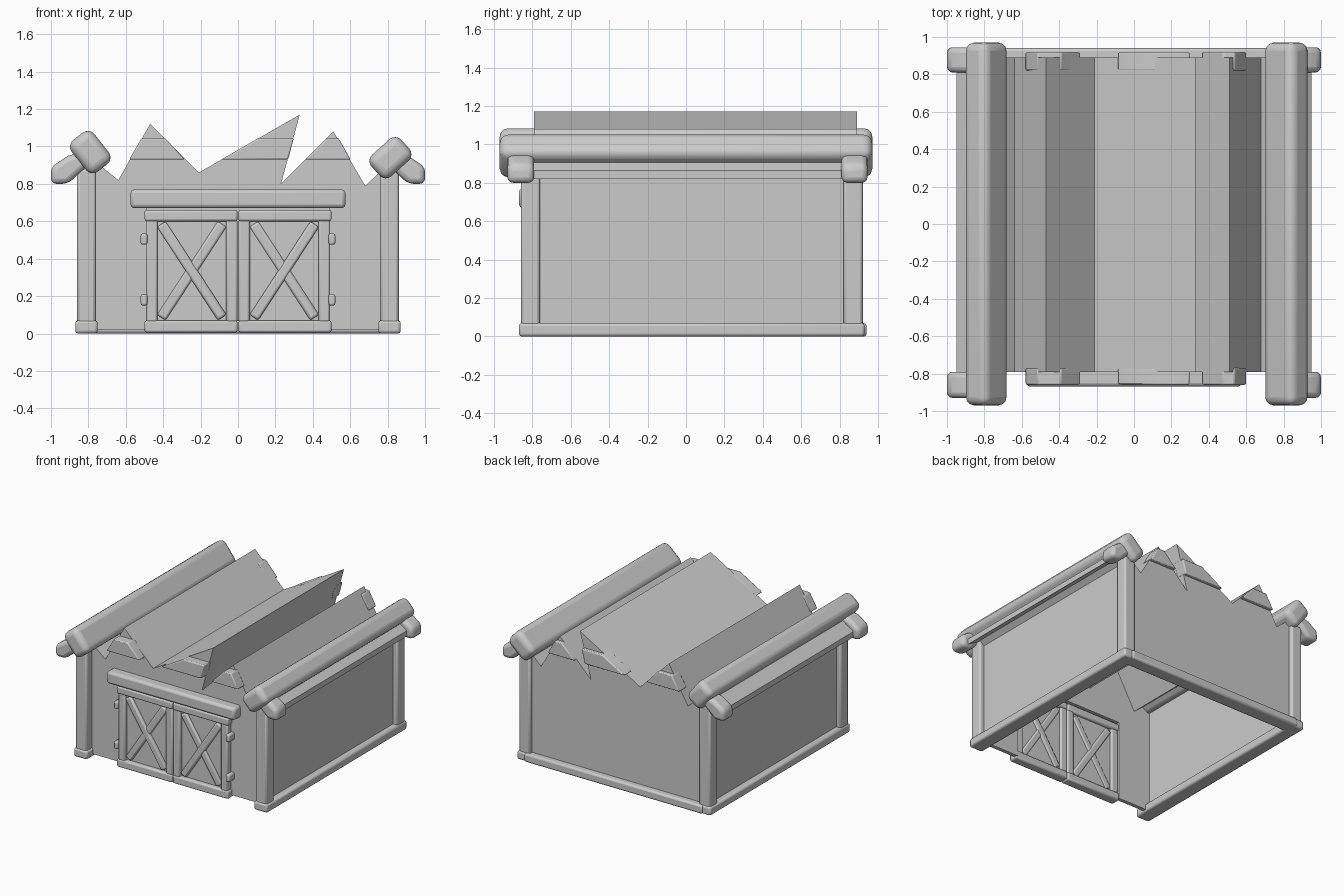
import bpy, bmesh, math
from mathutils import Vector, Matrix

if "Cube" in bpy.data.objects:
    bpy.data.objects.remove(bpy.data.objects["Cube"])

mat = bpy.data.materials.new("weathered grey")
mat.diffuse_color = (0.6, 0.6, 0.6, 1)
mat.use_nodes = True
mat.node_tree.nodes["Principled BSDF"].inputs["Base Color"].default_value = mat.diffuse_color


def finish(name, bm, bevel=0.0, segs=2):
    bmesh.ops.recalc_face_normals(bm, faces=bm.faces)
    me = bpy.data.meshes.new(name)
    bm.to_mesh(me)
    bm.free()
    me.materials.append(mat)
    ob = bpy.data.objects.new(name, me)
    bpy.context.collection.objects.link(ob)
    if bevel:
        m = ob.modifiers.new("soft edges", 'BEVEL')
        m.width, m.segments, m.limit_method = bevel, segs, 'ANGLE'
    bpy.ops.object.select_all(action='DESELECT')
    ob.select_set(True)
    bpy.context.view_layer.objects.active = ob
    bpy.ops.object.shade_smooth_by_angle(angle=math.radians(40))
    return ob


def box(name, x0, x1, y0, y1, z0, z1, bevel=0.015):
    bm = bmesh.new()
    bmesh.ops.create_cube(bm, size=1, matrix=Matrix.Translation(
        ((x0 + x1) / 2, (y0 + y1) / 2, (z0 + z1) / 2)) @ Matrix.Diagonal((abs(x1 - x0), y1 - y0, z1 - z0, 1)))
    return finish(name, bm, bevel)


def prism(name, pts, y0, y1, bevel=0.0, segs=2):
    """Outline in x and z, pushed along y."""
    bm = bmesh.new()
    f = bm.faces.new([bm.verts.new((x, y0, z)) for x, z in pts])
    r = bmesh.ops.extrude_face_region(bm, geom=[f])
    bmesh.ops.translate(bm, vec=(0, y1 - y0, 0), verts=[v for v in r["geom"] if isinstance(v, bmesh.types.BMVert)])
    return finish(name, bm, bevel, segs)


def bar(name, a, b, width, y0, y1, bevel):
    """Straight bar between two points in the x-z plane."""
    a, b = Vector(a), Vector(b)
    d = (b - a).normalized()
    n = Vector((-d.y, d.x)) * width / 2
    return prism(name, [a + n, b + n, b - n, a - n], y0, y1, bevel)


# Broken roof line from left to right
roof = [(-0.80, 0.95), (-0.64, 0.82), (-0.47, 1.12), (-0.21, 0.86), (0.33, 1.17),
        (0.23, 0.80), (0.51, 1.08), (0.68, 0.79), (0.80, 0.90)]
FRONT, BACK = -0.79, 0.89

# Gable walls; the front one has a doorway
prism("back_wall", [(0.82, 0.02), (-0.82, 0.02), (-0.82, 0.86)] + roof + [(0.82, 0.86)], BACK - 0.03, BACK)
prism("front_wall", [(-0.49, 0.02), (-0.82, 0.02), (-0.82, 0.86)] + roof +
      [(0.82, 0.86), (0.82, 0.02), (0.49, 0.02), (0.49, 0.67), (-0.49, 0.67)], FRONT, FRONT + 0.03)

# Sagging roof sheet
bm = bmesh.new()
rows = [[bm.verts.new((x, y, z)) for x, z in roof] for y in (FRONT, BACK)]
for i in range(len(roof) - 1):
    bm.faces.new((rows[0][i], rows[0][i + 1], rows[1][i + 1], rows[1][i]))
finish("roof_sheet", bm)

# Snapped tie beams showing through the gables
pieces = [[(-0.582, 0.93), (-0.515, 1.045), (-0.39, 1.045), (-0.285, 0.93)],
          [(-0.09, 0.93), (0.11, 1.045), (0.298, 1.045), (0.268, 0.93)],
          [(0.36, 0.93), (0.475, 1.045), (0.538, 1.045), (0.602, 0.93)]]
for pts in pieces:
    prism("front_tie_beam", pts, -0.86, -0.77, 0.008)
    prism("back_tie_beam", pts, 0.82, 0.92, 0.008)

# Sides: walls, base rails, posts, eaves and logs
for s, log_x, log_z in ((-1, 0.79, 0.97), (1, 0.815, 0.94)):
    box("side_wall", s * 0.79, s * 0.82, FRONT, BACK, 0.02, 0.86, 0)
    box("side_base", s * 0.75, s * 0.87, -0.87, 0.93, 0, 0.07)
    for y0, y1 in ((-0.86, -0.76), (0.82, 0.92)):
        box("corner_post", s * 0.76, s * 0.86, y0, y1, 0.03, 0.88)
    prism("eave_slab", [(s * 0.95, 0.82), (s * 0.95, 0.865), (s * 0.80, 0.97), (s * 0.78, 0.92)], -0.80, 0.90)
    for y0, y1 in ((-0.93, -0.79), (0.81, 0.945)):
        prism("rafter_end", [(s * 1.0, 0.80), (s * 0.91, 0.80), (s * 0.80, 0.90), (s * 0.83, 0.97),
                             (s * 0.91, 0.95), (s * 1.0, 0.89)], y0, y1, 0.03, 3)
    # tilted log resting on the eave
    tilt = math.radians(52 if s < 0 else 42)
    u = Vector((math.cos(tilt), math.sin(tilt)))
    n = Vector((-u.y, u.x))
    c = Vector((log_x, log_z))
    pts = [c + u * a * 0.107 + n * b * 0.077 for a, b in ((-1, -1), (1, -1), (1, 1), (-1, 1))]
    prism("eave_log", [(s * p.x, p.y) for p in pts], -0.97, 0.97, 0.045, 4)
box("back_base", -0.80, 0.80, 0.82, 0.94, 0, 0.07)

# Double doors with crossed braces
box("door_lintel", -0.575, 0.575, -0.87, -0.77, 0.67, 0.77, 0.02)
for s in (-1, 1):
    box("door_panel", s * 0.01, s * 0.49, -0.81, -0.79, 0.01, 0.65, 0)
    for z0, z1 in ((0.005, 0.07), (0.60, 0.66)):
        box("door_rail", s * 0.002, s * 0.50, -0.845, -0.765, z0, z1, 0.012)
    for x0, x1 in ((0.002, 0.063), (0.43, 0.492)):
        box("door_stile", s * x0, s * x1, -0.84, -0.77, 0.06, 0.61, 0.012)
    bar("door_brace", (s * 0.085, 0.085), (s * 0.41, 0.585), 0.055, -0.835, -0.775, 0.012)
    bar("door_brace", (s * 0.085, 0.585), (s * 0.41, 0.085), 0.055, -0.83, -0.78, 0.012)
    for z in (0.15, 0.475):
        box("door_hinge", s * 0.485, s * 0.52, -0.855, -0.78, z, z + 0.06, 0.01)
